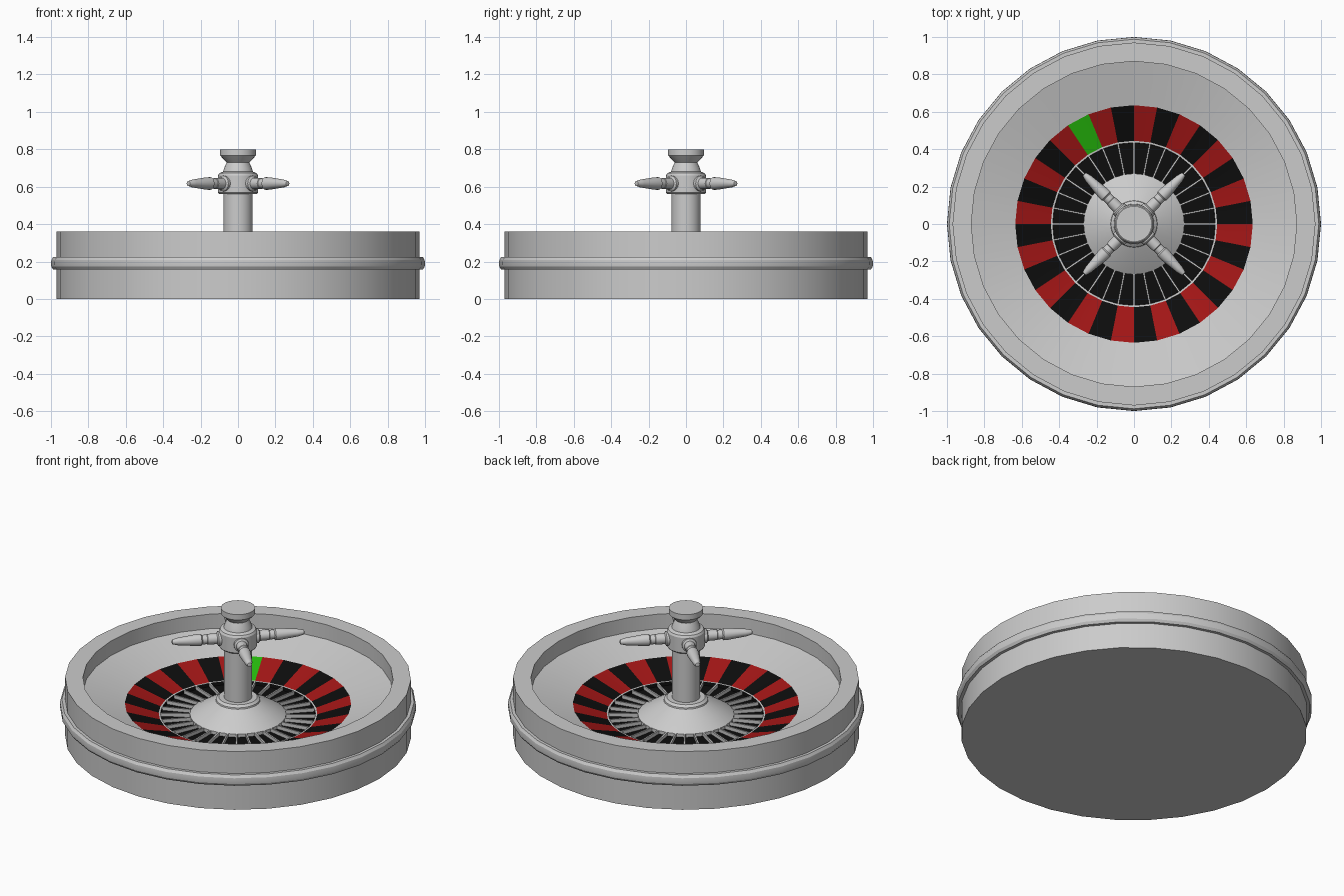
import bpy, bmesh
from math import sin, cos, tau, radians
from mathutils import Matrix

if "Cube" in bpy.data.objects:
    bpy.data.objects.remove(bpy.data.objects["Cube"])

N = 32  # sides of the wheel and number of pockets


def material(name, rgb):
    m = bpy.data.materials.new(name)
    m.diffuse_color = (*rgb, 1)
    m.use_nodes = True
    m.node_tree.nodes["Principled BSDF"].inputs["Base Color"].default_value = m.diffuse_color
    return m


def finish(bm, name, mats=(), smooth=True):
    me = bpy.data.meshes.new(name)
    bmesh.ops.recalc_face_normals(bm, faces=bm.faces)
    bm.to_mesh(me)
    bm.free()
    for m in mats:
        me.materials.append(m)
    ob = bpy.data.objects.new(name, me)
    bpy.context.collection.objects.link(ob)
    if smooth:
        bpy.ops.object.select_all(action='DESELECT')
        ob.select_set(True)
        bpy.context.view_layer.objects.active = ob
        bpy.ops.object.shade_smooth_by_angle(angle=radians(25))
    return ob


def lathe(bm, profile, sides=N, colour=None):
    """Revolve (radius, height) points around z; radius 0 makes a pole."""
    rings = []
    for r, z in profile:
        if r == 0:
            rings.append([bm.verts.new((0, 0, z))] * sides)
        else:
            rings.append([bm.verts.new((r * cos(tau * i / sides), r * sin(tau * i / sides), z))
                          for i in range(sides)])
    for a, b in zip(rings, rings[1:]):
        for i in range(sides):
            j = (i + 1) % sides
            f = bm.faces.new(dict.fromkeys((a[i], a[j], b[j], b[i])))
            if colour:
                f.material_index = colour(i)


def turned(name, profile, sides=N, **kw):
    bm = bmesh.new()
    lathe(bm, profile, sides)
    return finish(bm, name, **kw)


black = material("black", (0.004, 0.004, 0.004))
red = material("red", (0.37, 0.008, 0.008))
green = material("green", (0.02, 0.5, 0.004))

# Bowl: flat bottom, straight wall, thick rim, inner slope down to the number track
turned("bowl", [(0, 0), (0.97, 0), (0.97, 0.36), (0.87, 0.36), (0.87, 0.27), (0.635, 0.204)])

# Band bulging round the outside
turned("outer_band", [(0.97, 0.157), (0.988, 0.157), (0.998, 0.172), (1.0, 0.19),
                      (0.998, 0.208), (0.988, 0.224), (0.97, 0.224)])

# Number track: alternating black and red with a single green cell
bm = bmesh.new()
lathe(bm, [(0.635, 0.204), (0.445, 0.144)], colour=lambda i: 2 if i == 10 else i % 2)
finish(bm, "number_track", (black, red, green))

# Recessed black pockets
turned("pocket_floor", [(0.436, 0.143), (0.434, 0.122), (0.27, 0.122)], mats=(black,))
turned("pocket_rim", [(0.445, 0.144), (0.435, 0.143)])

# Thin dividers between the pockets
bm = bmesh.new()
for i in range(N):
    m = (Matrix.Rotation(tau * i / N, 4, 'Z') @ Matrix.Translation((0.352, 0, 0.132))
         @ Matrix.Diagonal((0.172, 0.009, 0.022, 1)))
    bmesh.ops.create_cube(bm, size=1, matrix=m)
finish(bm, "pocket_dividers", smooth=False)

# Central cone with a small collar
turned("cone", [(0.27, 0.12), (0.27, 0.142), (0.2, 0.188), (0.125, 0.228),
                (0.123, 0.236), (0.108, 0.248), (0.075, 0.248)])

# Spindle: column, hub, neck and flared cap
turned("spindle", [(0.078, 0.22), (0.078, 0.56), (0.1, 0.56), (0.107, 0.568), (0.107, 0.66),
                   (0.1, 0.672), (0.08, 0.68), (0.074, 0.7), (0.06, 0.73), (0.08, 0.75),
                   (0.096, 0.767), (0.096, 0.8), (0, 0.8)])

# Four turned handles on the diagonals
bm = bmesh.new()
lathe(bm, [(0.042, 0.08), (0.042, 0.115), (0.031, 0.122), (0.03, 0.175), (0.027, 0.178),
           (0.027, 0.205), (0.034, 0.212), (0.033, 0.24), (0.022, 0.335), (0.021, 0.345),
           (0.013, 0.375), (0, 0.379)], 16)
bm.transform(Matrix.Translation((0, 0, 0.617)) @ Matrix.Rotation(tau / 4, 4, 'Y'))
handle = finish(bm, "handle_1")
handle.rotation_euler.z = tau / 8
for k in range(1, 4):
    h = handle.copy()
    h.name = f"handle_{k + 1}"
    h.rotation_euler.z = tau / 8 + k * tau / 4
    bpy.context.collection.objects.link(h)
